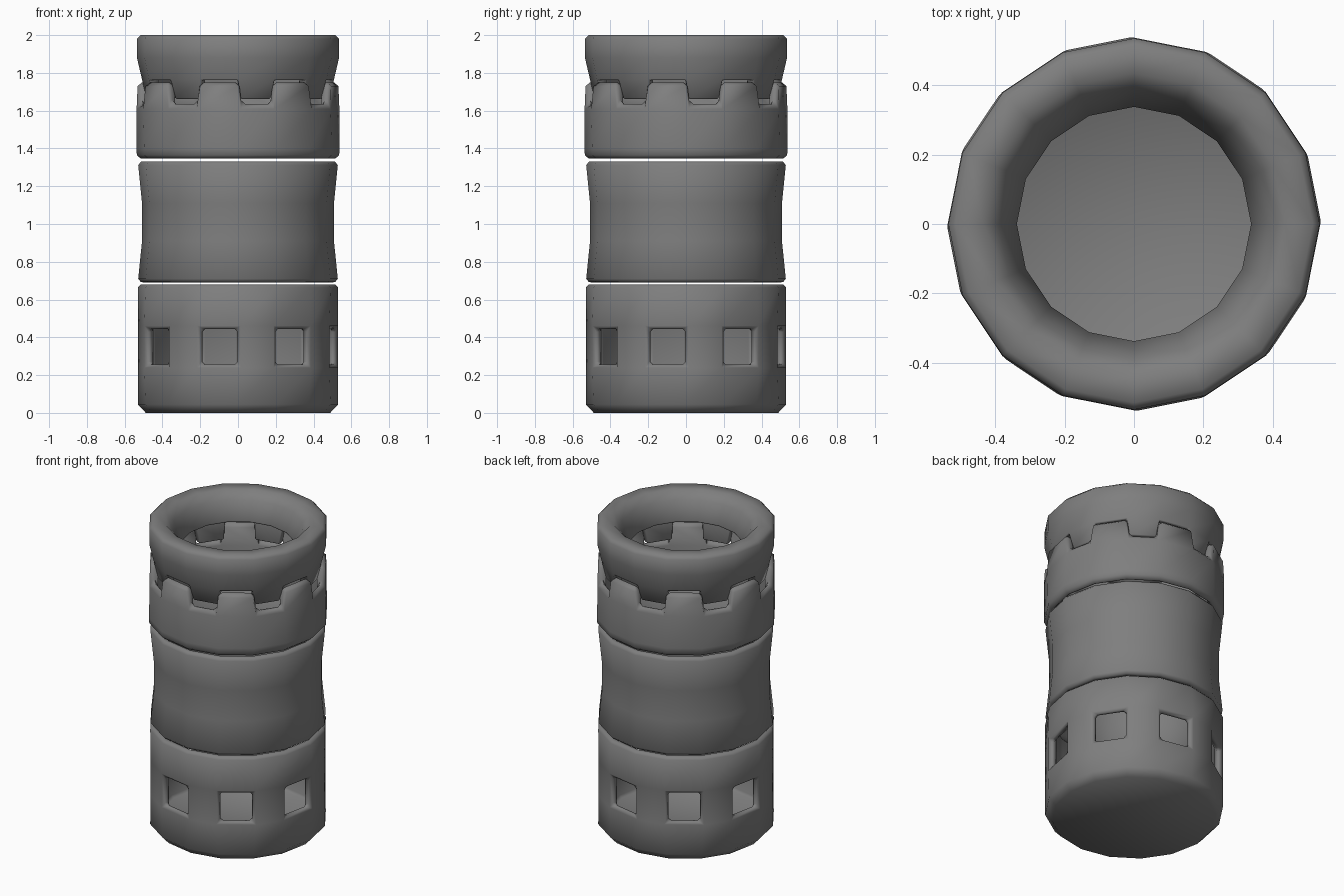
import bpy, bmesh, math

if "Cube" in bpy.data.objects:
    bpy.data.objects.remove(bpy.data.objects["Cube"])

SEG = 16
THICK = 0.05

grey = bpy.data.materials.new("dark_grey")
grey.diffuse_color = (0.21, 0.21, 0.21, 1)
grey.use_nodes = True
grey.node_tree.nodes["Principled BSDF"].inputs["Base Color"].default_value = grey.diffuse_color


def shell(name, profile, skip=None, closed_bottom=False, bevel=0.016, taper_row=None):
    """Revolve a (radius, z) profile, leave out faces where skip(row, seg), thicken inward.
    taper_row: ring whose points are nudged in pairs, giving the teeth slanted sides."""
    bm = bmesh.new()
    rings = []
    for i, (r, z) in enumerate(profile):
        ring = []
        for j in range(SEG):
            a = 2 * math.pi * j / SEG
            if i == taper_row:
                a += math.radians(1.8 if j % 2 == 0 else -1.8)
            ring.append(bm.verts.new((r * math.cos(a), r * math.sin(a), z)))
        rings.append(ring)
    for i in range(len(rings) - 1):
        for j in range(SEG):
            if skip and skip(i, j):
                continue
            k = (j + 1) % SEG
            bm.faces.new((rings[i][j], rings[i][k], rings[i + 1][k], rings[i + 1][j]))
    if closed_bottom:
        bm.faces.new(list(reversed(rings[0])))
    mesh = bpy.data.meshes.new(name)
    bm.to_mesh(mesh)
    bm.free()
    mesh.materials.append(grey)
    obj = bpy.data.objects.new(name, mesh)
    bpy.context.collection.objects.link(obj)

    sol = obj.modifiers.new("Thickness", 'SOLIDIFY')
    sol.thickness = THICK
    sol.offset = -1
    sol.use_even_offset = True
    bev = obj.modifiers.new("Edges", 'BEVEL')
    bev.width = bevel
    bev.segments = 1
    bev.limit_method = 'ANGLE'
    bev.angle_limit = math.radians(60)

    bpy.ops.object.select_all(action='DESELECT')
    obj.select_set(True)
    bpy.context.view_layer.objects.active = obj
    bpy.ops.object.convert(target='MESH')
    bpy.ops.object.shade_smooth_by_angle(angle=math.radians(60))
    return obj


# Base cup with eight windows
shell("base_cup",
      [(0.488, 0.0), (0.53, 0.045), (0.53, 0.255), (0.53, 0.445), (0.53, 0.68)],
      skip=lambda i, j: i == 2 and j % 2 == 1, closed_bottom=True)

# Waisted middle sleeve
shell("middle_sleeve",
      [(0.53, 0.694), (0.508, 0.91), (0.508, 1.11), (0.53, 1.328)])

# Collar with teeth pointing up
shell("lower_toothed_collar",
      [(0.535, 1.345), (0.537, 1.4), (0.537, 1.635), (0.532, 1.75)],
      skip=lambda i, j: i == 2 and j % 2 == 0, taper_row=2, bevel=0.02)

# Rim with teeth pointing down and an inward funnel lip
shell("upper_toothed_rim",
      [(0.485, 1.66), (0.508, 1.76), (0.535, 1.88), (0.535, 1.98), (0.515, 2.0),
       (0.435, 2.0), (0.39, 1.95), (0.335, 1.83)],
      skip=lambda i, j: i == 0 and j % 2 == 1, taper_row=0)
